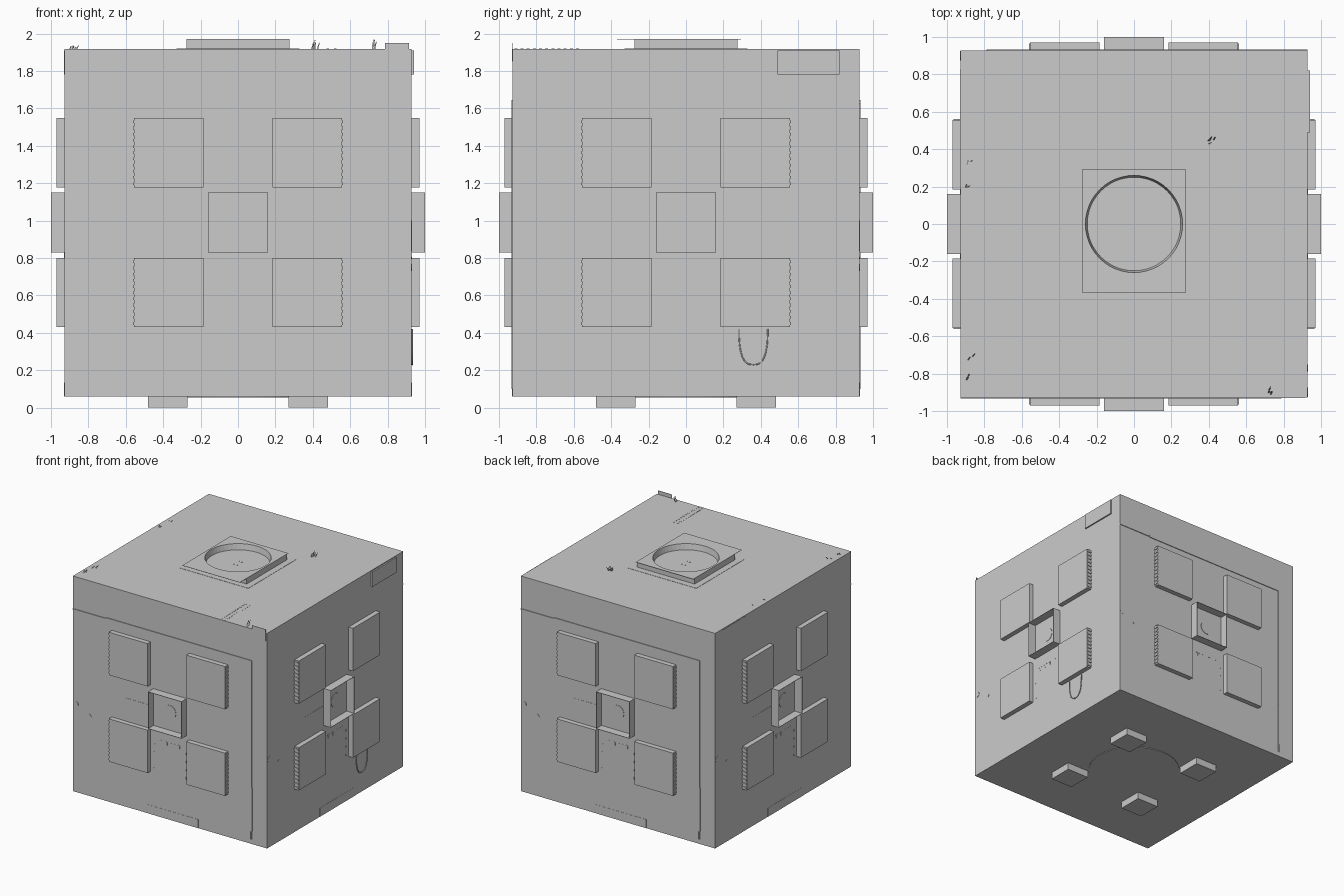
import bpy, bmesh, math, random
from mathutils import Matrix, Vector

if "Cube" in bpy.data.objects:
    bpy.data.objects.remove(bpy.data.objects["Cube"])

random.seed(4)
Q = math.pi / 2


def finish(name, bm, rot=0):
    me = bpy.data.meshes.new(name)
    bmesh.ops.recalc_face_normals(bm, faces=bm.faces)
    bm.to_mesh(me)
    bm.free()
    ob = bpy.data.objects.new(name, me)
    ob.rotation_euler.z = rot
    bpy.context.collection.objects.link(ob)
    return ob


def add_box(bm, x0, x1, y0, y1, z0, z1):
    m = Matrix.Translation(((x0 + x1) / 2, (y0 + y1) / 2, (z0 + z1) / 2))
    bmesh.ops.create_cube(bm, size=1, matrix=m @ Matrix.Diagonal((x1 - x0, y1 - y0, z1 - z0, 1)))


def boxes(name, dims, rot=0):
    bm = bmesh.new()
    for d in dims:
        add_box(bm, *d)
    return finish(name, bm, rot)


def discs(name, spots, depth, rot=0, front=True, n=16):
    # spots: (x, y, z, radius), facing -y or +z
    bm = bmesh.new()
    for x, y, z, r in spots:
        m = Matrix.Translation((x, y, z))
        if front:
            m = m @ Matrix.Rotation(Q, 4, 'X')
        bmesh.ops.create_cone(bm, cap_ends=True, segments=n, radius1=r, radius2=r, depth=depth, matrix=m)
    return finish(name, bm, rot)


def tube(name, pts, r, rot=0):
    cu = bpy.data.curves.new(name, 'CURVE')
    cu.dimensions = '3D'
    cu.bevel_depth = r
    cu.bevel_resolution = 1
    cu.use_fill_caps = True
    s = cu.splines.new('POLY')
    s.points.add(len(pts) - 1)
    for p, c in zip(s.points, pts):
        p.co = (*c, 1)
    ob = bpy.data.objects.new(name, cu)
    ob.rotation_euler.z = rot
    bpy.context.collection.objects.link(ob)


# Main body
W, T = 0.928, 1.918
boxes("body", [(-W, W, -W, W, 0.06, T)])

# Details repeated on the four sides, modelled on the front
for k in range(4):
    a = k * Q
    spans = [(-0.555, -0.185), (0.185, 0.555)]
    rows = [(0.43, 0.80), (1.178, 1.548)]
    boxes("side_panels", [(x0, x1, -0.97, -W, z0, z1) for x0, x1 in spans for z0, z1 in rows], a)

    # Clips along the outer panel edges
    clips = []
    for s in (-1, 1):
        for z0, z1 in rows:
            for i in range(11):
                z = z0 + 0.02 + i * 0.033
                x = s * 0.557
                clips.append((x - 0.004, x + 0.004, -0.966, -W, z - 0.007, z + 0.007))
    boxes("panel_clips", clips, a)

    # Open square frame with a round button inside
    h, t, zc = 0.16, 0.003, 0.99
    boxes("centre_frame", [
        (-h, -h + t, -1, -W, zc - h, zc + h), (h - t, h, -1, -W, zc - h, zc + h),
        (-h + t, h - t, -1, -W, zc + h - t, zc + h), (-h + t, h - t, -1, -W, zc - h, zc - h + t)], a)
    discs("frame_button", [(0, -W, zc, 0.058)], 0.006, a, n=24)

    # Thin inlaid plates
    e = W + 0.0015
    boxes("thin_plates", [(-0.42, -0.16, -e, -W, 0.80, 1.0),
                          (-0.21, 0.27, -e, -W, 0.06, 0.135)], a)

    # Small bolts and vents
    discs("side_bolts", [(-0.90, -W, 0.82, 0.025), (-0.77, -W, 0.75, 0.018)], 0.005, a)
    vents = []
    for x in (-0.15, 0.15):
        vents += [(x - 0.006, x + 0.006, -e, -W, z - 0.008, z + 0.008)
                  for z in (0.46, 0.53, 0.60, 0.67)]
    vents += [(x - 0.02, x + 0.02, -e, -W, 0.72, 0.725) for x in (-0.09, -0.03, 0.03, 0.09)]
    vents += [(x - 0.004, x + 0.004, -e, -W, 0.695, 0.72) for x in (-0.09, -0.03, 0.03, 0.09)]
    boxes("side_vents", vents, a)

# Cable runs on the front and back
for a in (0, math.pi):
    y0 = -W - 0.006
    boxes("cable_run", [(-W, -0.61, y0, -W, 1.63, 1.638), (-0.61, 0.785, y0, -W, 1.625, 1.645),
                        (0.767, 0.783, y0, -W, 0.55, 1.625), (0.770, 0.788, y0, -W, 0.17, 0.55),
                        (0.767, 0.773, y0, -W, 0.10, 0.17), (0.779, 0.785, y0, -W, 0.10, 0.17)], a)

# Hanging hose on the right side
hose = [(W + 0.004, 0.36 - 0.077 * math.copysign(abs(math.cos(t)) ** 0.7, math.cos(t)),
         0.42 - 0.19 * math.sin(t) ** 0.8) for t in [i * math.pi / 18 for i in range(18)]]
hose.append((W + 0.004, 0.437, 0.42))
tube("hanging_hose", hose, 0.004)

# Corner plates and the small upright tab
boxes("right_corner_plate", [(W, 0.94, 0.49, 0.82, 1.78, 1.91)])
boxes("left_corner_plate", [(-W - 0.002, -W, 0.50, 0.83, 1.78, 1.91)])
boxes("front_tab", [(0.785, 0.915, -W - 0.002, -W + 0.001, 1.85, 1.95)])

# Top hatch: square block with a round, slightly tapered well
bm = bmesh.new()
N, H, z1 = 48, 0.275, 1.97
loops = [[] for _ in range(4)]
for i in range(N):
    t = math.tau * i / N
    c, s = math.cos(t), math.sin(t)
    q = H / max(abs(c), abs(s))
    for lp, (r, z) in zip(loops, [(q, T), (q, z1), (0.26, z1), (0.25, T + 0.003)]):
        lp.append(bm.verts.new((c * r, s * r, z)))
for A, B in zip(loops, loops[1:]):
    for i in range(N):
        j = (i + 1) % N
        bm.faces.new((A[i], A[j], B[j], B[i]))
bm.faces.new(loops[3])
finish("top_hatch", bm)
boxes("hatch_lips", [(-H, H, -0.369, -H, z1 - 0.002, z1), (-H, H, H, 0.294, z1 - 0.002, z1)])
boxes("hatch_base", [(-0.33, 0.33, -0.33, 0.33, T, T + 0.002)])
discs("hatch_bolts", [(x, y, T + 0.004, 0.005) for x in (-0.015, 0.015) for y in (-0.03, 0.03)],
      0.003, front=False, n=6)

# Dotted seam on the top
boxes("top_seam", [(x - 0.006, x + 0.006, y - 0.008, y + 0.008, T, T + 0.0015)
                   for x in (0.48, 0.52) for y in [-0.91 + i * 0.033 for i in range(11)]])

# Feet and base ring
boxes("feet", [(sx * 0.375 - 0.105, sx * 0.375 + 0.105, sy * 0.375 - 0.105, sy * 0.375 + 0.105, 0, 0.06)
               for sx in (-1, 1) for sy in (-1, 1)])
discs("base_disc", [(0, 0, 0.058, 0.37)], 0.006, front=False, n=48)

# Tufts of thin blades on the top
bm = bmesh.new()
for x, y, n, h in [(0.41, 0.44, 6, 0.05), (0.73, -0.90, 6, 0.05), (-0.88, -0.82, 3, 0.02),
                   (-0.87, -0.72, 2, 0.02), (-0.89, 0.33, 2, 0.015), (-0.88, 0.21, 2, 0.015)]:
    for i in range(n):
        p = Vector((x + random.uniform(-0.018, 0.018), y + random.uniform(-0.015, 0.015), T))
        tip = p + Vector((random.uniform(0, 0.012), random.uniform(0, 0.02), h * random.uniform(0.6, 1)))
        w = Vector((0.004, 0, 0))
        bm.faces.new([bm.verts.new(v) for v in (p - w, p + w, tip + w / 2, tip - w / 2)])
finish("top_tufts", bm)
